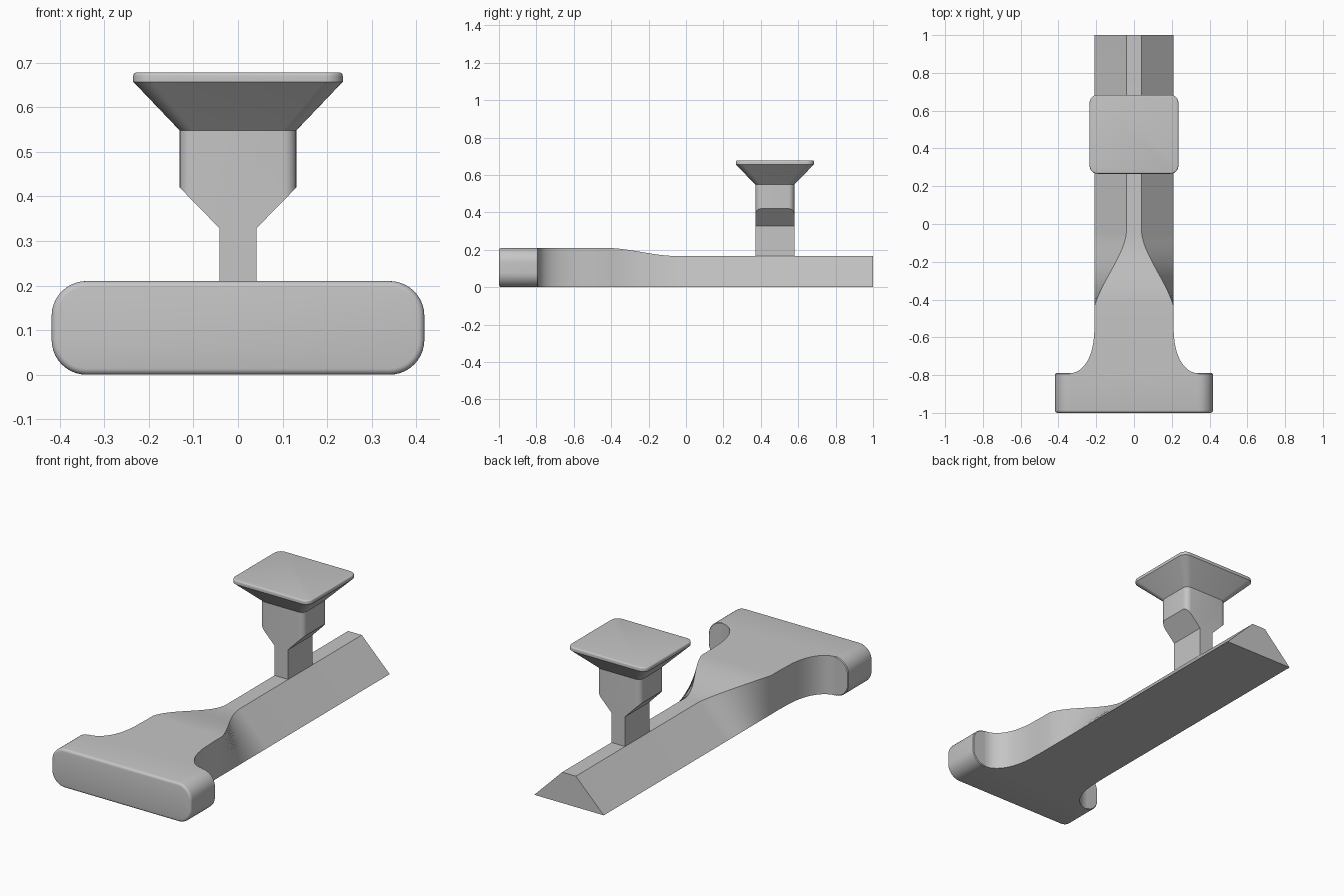
import bpy, bmesh, math

if "Cube" in bpy.data.objects:
    bpy.data.objects.remove(bpy.data.objects["Cube"])

grey = bpy.data.materials.new("plain grey")
grey.diffuse_color = (0.56, 0.56, 0.56, 1)
grey.use_nodes = True
grey.node_tree.nodes["Principled BSDF"].inputs["Base Color"].default_value = grey.diffuse_color


def loft(name, rings):
    """Skin a list of equal-length closed rings and cap both ends."""
    bm = bmesh.new()
    loops = [[bm.verts.new(p) for p in ring] for ring in rings]
    n = len(loops[0])
    for a, b in zip(loops, loops[1:]):
        for i in range(n):
            j = (i + 1) % n
            bm.faces.new((a[i], a[j], b[j], b[i]))
    bm.faces.new(loops[0])
    bm.faces.new(loops[-1])
    bmesh.ops.recalc_face_normals(bm, faces=bm.faces)
    mesh = bpy.data.meshes.new(name)
    bm.to_mesh(mesh)
    bm.free()
    ob = bpy.data.objects.new(name, mesh)
    bpy.context.collection.objects.link(ob)
    mesh.materials.append(grey)
    return ob


def smooth(ob):
    bpy.ops.object.select_all(action='DESELECT')
    bpy.context.view_layer.objects.active = ob
    ob.select_set(True)
    bpy.ops.object.shade_smooth_by_angle(angle=math.radians(30))


def rounded_rect(hx, hy, r, steps=6):
    """Outline of a rounded rectangle centred on the origin."""
    pts = []
    for k, (sx, sy) in enumerate(((1, 1), (-1, 1), (-1, -1), (1, -1))):
        for s in range(steps + 1):
            a = math.pi / 2 * (k + s / steps)
            pts.append((sx * (hx - r) + r * math.cos(a),
                        sy * (hy - r) + r * math.sin(a)))
    return pts


# Crossbar: rounded end outline, softened front and back rims
def bar_ring(y, inset):
    return [(x, y, z + 0.105) for x, z in
            rounded_rect(0.418 - inset, 0.105 - inset, 0.078 - inset, 10)]


b = 0.014
rim = [(b * (1 - math.sin(t)), b * (1 - math.cos(t)))
       for t in (math.pi / 2 * k / 4 for k in range(5))]
front = [bar_ring(-1 + d, i) for i, d in
         ((b * (1 - math.sin(math.pi / 2 * k / 4)),
           b * (1 - math.cos(math.pi / 2 * k / 4))) for k in range(5))]
smooth(loft("crossbar", front + [bar_ring(-0.794, 0), bar_ring(-0.79, 0.004)]))


# Rail: trapezoid beam that widens into a square neck and flares to the crossbar
def rail_ring(y, bottom, top, z):
    return [(-bottom, y, 0), (bottom, y, 0), (top, y, z), (-top, y, z)]


rail = [rail_ring(1, 0.208, 0.041, 0.167)]
for k in range(21):
    t = k / 20
    s = t * t * (3 - 2 * t)
    w = 0.041 + 0.167 * (0.45 * s + 0.55 * t ** 1.25)
    rail.append(rail_ring(-0.05 - 0.38 * t, 0.208, w, 0.167 + 0.043 * s))
rail.append(rail_ring(-0.5, 0.208, 0.208, 0.21))
for k in range(15):
    a = math.pi / 2 * k / 14
    w = 0.21 + 0.13 * (1 - math.cos(a)) ** 1.1
    rail.append(rail_ring(-0.55 - 0.24 * math.sin(a), w, w, 0.21))
rail.append(rail_ring(-0.8, 0.34, 0.34, 0.21))
smooth(loft("rail", rail))

# Post: rounded block trimmed by a stem-and-flare outline
CY = 0.475


def flat_ring(hx, hy, r, z):
    return [(x, y + CY, z) for x, y in rounded_rect(hx, hy, r)]


post = loft("post", [flat_ring(0.131, 0.104, 0.03, z) for z in (0.15, 0.55)])
half = [(0.041, 0.1), (0.041, 0.328), (0.131, 0.42), (0.2, 0.49), (0.2, 0.7)]
outline = half + [(-x, z) for x, z in reversed(half)]
cutter = loft("post_cutter", [[(x, y, z) for x, z in outline] for y in (0.2, 0.75)])
mod = post.modifiers.new("trim", 'BOOLEAN')
mod.operation = 'INTERSECT'
mod.solver = 'EXACT'
mod.object = cutter
bpy.context.view_layer.objects.active = post
post.select_set(True)
bpy.ops.object.modifier_apply(modifier=mod.name)
bpy.data.objects.remove(cutter, do_unlink=True)
smooth(post)

# Top pad: flared pyramid with a thin rounded rim
pad = [flat_ring(0.131, 0.104, 0.03, 0.548), flat_ring(0.235, 0.209, 0.042, 0.657),
       flat_ring(0.235, 0.209, 0.042, 0.670)]
for k in range(1, 5):
    a = math.pi / 2 * k / 4
    i = 0.008 * (1 - math.cos(a))
    pad.append(flat_ring(0.235 - i, 0.209 - i, 0.042 - i, 0.670 + 0.008 * math.sin(a)))
smooth(loft("top_pad", pad))
